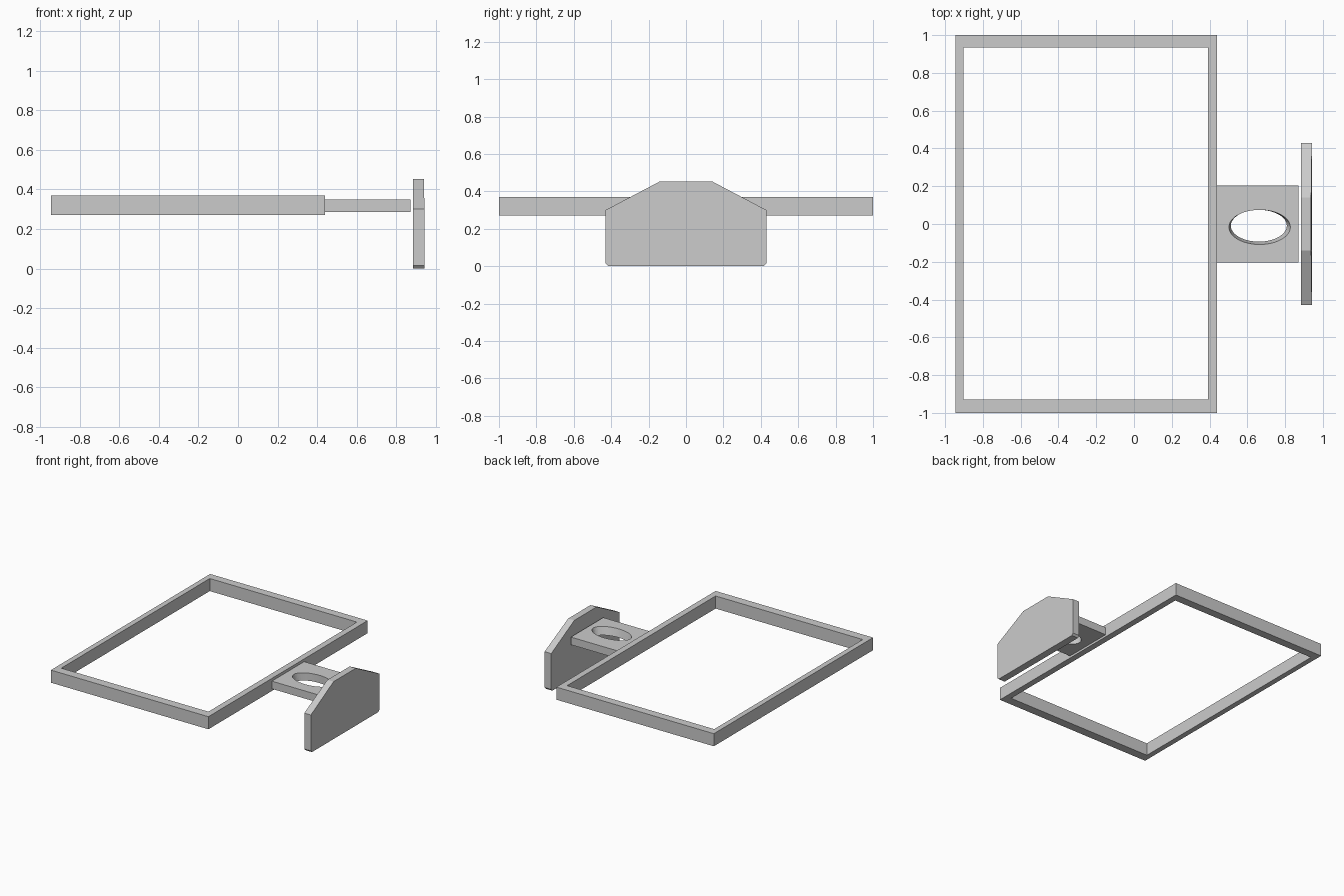
import bpy, bmesh, math

if "Cube" in bpy.data.objects:
    bpy.data.objects.remove(bpy.data.objects["Cube"])


def make_object(name, bm):
    bmesh.ops.recalc_face_normals(bm, faces=bm.faces)
    mesh = bpy.data.meshes.new(name)
    bm.to_mesh(mesh)
    bm.free()
    obj = bpy.data.objects.new(name, mesh)
    bpy.context.collection.objects.link(obj)
    return obj


def loft(name, bottom, top):
    """Closed solid between two matching loops of points."""
    bm = bmesh.new()
    a = [bm.verts.new(p) for p in bottom]
    b = [bm.verts.new(p) for p in top]
    bm.faces.new(a)
    bm.faces.new(b)
    for i in range(len(a)):
        j = (i + 1) % len(a)
        bm.faces.new((a[i], a[j], b[j], b[i]))
    return make_object(name, bm)


def rect(x0, x1, y0, y1, z):
    return [(x0, y0, z), (x1, y0, z), (x1, y1, z), (x0, y1, z)]


def ellipse(cx, cy, rx, ry, z, n=48):
    return [(cx + rx * math.cos(math.tau * i / n),
             cy + ry * math.sin(math.tau * i / n), z) for i in range(n)]


# Rectangular frame: outer and inner loops, joined as a ring
bm = bmesh.new()
outer, inner = (-0.945, 0.44, -1, 1), (-0.903, 0.391, -0.93, 0.935)
loops = [[bm.verts.new(p) for p in rect(*r, z)]
         for r, z in ((outer, 0.27), (outer, 0.37), (inner, 0.37), (inner, 0.27))]
for k in range(4):
    a, b = loops[k], loops[(k + 1) % 4]
    for i in range(4):
        j = (i + 1) % 4
        bm.faces.new((a[i], a[j], b[j], b[i]))
make_object("frame", bm)

# Mounting tab with a slightly tapered oval hole
tab = loft("mounting_tab", rect(0.44, 0.87, -0.203, 0.203, 0.287),
           rect(0.44, 0.87, -0.203, 0.203, 0.348))
cutter = loft("hole_cutter", ellipse(0.66, -0.008, 0.146, 0.083, 0.277),
              ellipse(0.666, -0.018, 0.165, 0.093, 0.358))
cutter.hide_render = True
cutter.hide_set(True)
cut = tab.modifiers.new("hole", 'BOOLEAN')
cut.operation = 'DIFFERENCE'
cut.solver = 'EXACT'
cut.object = cutter

# Upright end plate with sloped shoulders and clipped bottom corners
profile = [(-0.416, 0), (0.416, 0), (0.43, 0.015), (0.43, 0.30),
           (0.14, 0.453), (-0.14, 0.453), (-0.43, 0.30), (-0.43, 0.015)]
loft("end_plate", [(0.884, y, z) for y, z in profile],
     [(0.942 if z < 0.4 else 0.938, y, z) for y, z in profile])
